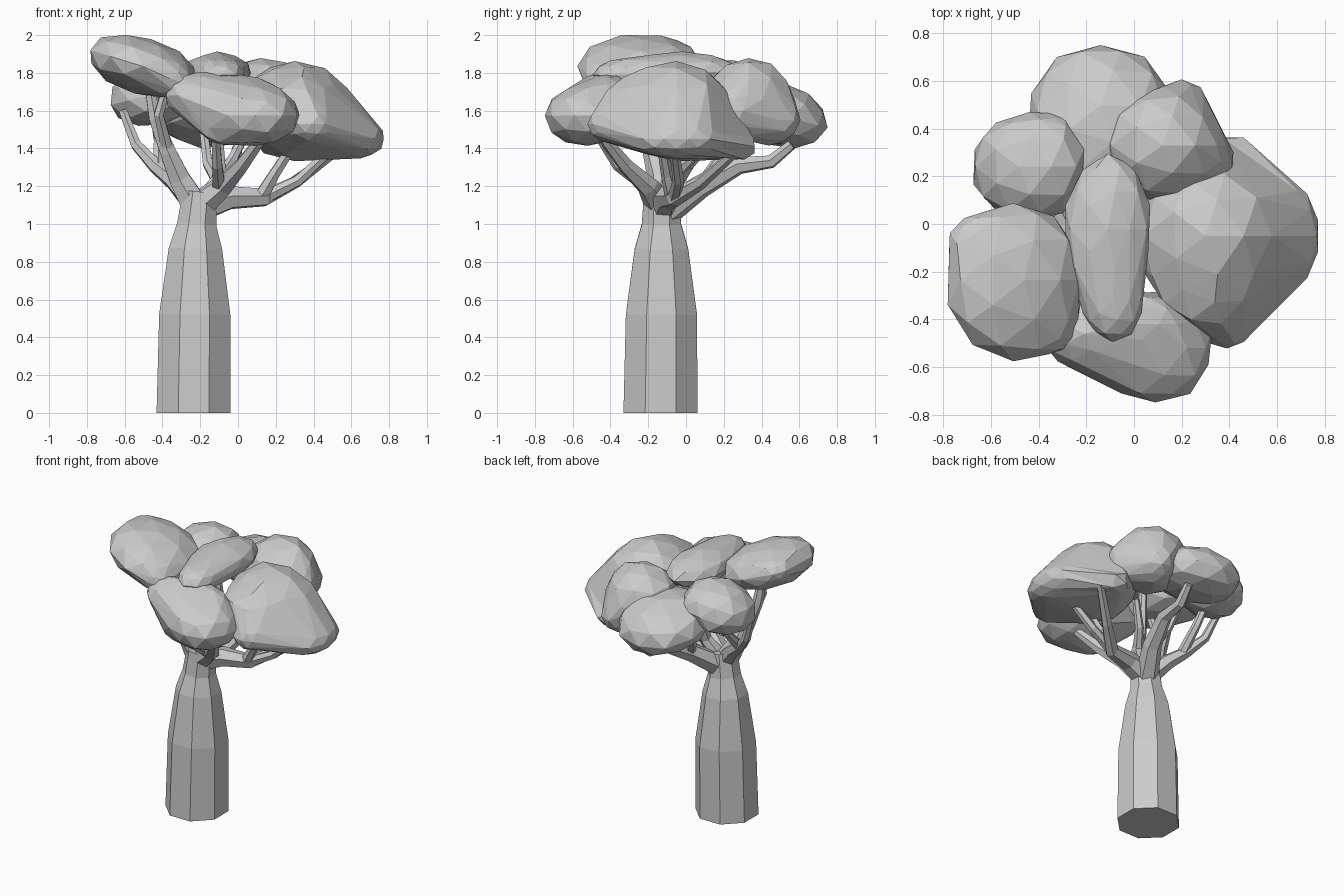
import bpy, bmesh, random
from math import sin, cos, pi
from mathutils import Vector, Matrix, Euler

random.seed(4)
cube = bpy.data.objects.get("Cube")
if cube:
    bpy.data.objects.remove(cube, do_unlink=True)

# One plain grey for the whole tree
grey = bpy.data.materials.new("plain_grey")
grey.use_nodes = True
grey.diffuse_color = (0.6, 0.6, 0.6, 1)
grey.node_tree.nodes["Principled BSDF"].inputs["Base Color"].default_value = grey.diffuse_color


def finish(name, bm):
    """Turn a bmesh into a flat-shaded object."""
    bmesh.ops.recalc_face_normals(bm, faces=bm.faces)
    mesh = bpy.data.meshes.new(name)
    bm.to_mesh(mesh)
    bm.free()
    mesh.materials.append(grey)
    obj = bpy.data.objects.new(name, mesh)
    bpy.context.collection.objects.link(obj)
    return obj


def tube(name, points, radii, sides):
    """Sweep a faceted ring along a path, one radius for each point."""
    bm = bmesh.new()
    path = [Vector(p) for p in points]
    last = len(path) - 1
    rings = []
    axis, turn = Vector((0, 0, 1)), Matrix.Identity(3)
    for i, centre in enumerate(path):
        ahead = (path[min(i + 1, last)] - centre).normalized()
        behind = (centre - path[max(i - 1, 0)]).normalized()
        tangent = (ahead + behind).normalized()
        turn = axis.rotation_difference(tangent).to_matrix() @ turn
        axis = tangent
        ring = []
        for k in range(sides):
            a = (k + 0.5) * 2 * pi / sides
            ring.append(bm.verts.new(centre + turn @ Vector((cos(a), sin(a), 0)) * radii[i]))
        rings.append(ring)
    for low, high in zip(rings, rings[1:]):
        for k in range(sides):
            n = (k + 1) % sides
            bm.faces.new((low[k], low[n], high[n], high[k]))
    bm.faces.new(rings[0][::-1])
    bm.faces.new(rings[-1])
    return finish(name, bm)


def branch(name, start, end, *points):
    """Six-sided limb that tapers evenly from start radius to end radius."""
    count = len(points) - 1
    radii = [end + (start - end) * (1 - i / count) ** 1.3 for i in range(count + 1)]
    return tube(name, points, radii, 6)


def unit_points():
    """Corner points of a coarse unit sphere."""
    bm = bmesh.new()
    bmesh.ops.create_icosphere(bm, subdivisions=2, radius=1)
    points = [v.co.copy() for v in bm.verts]
    bm.free()
    return points


def foliage(name, *lumps, tilt=(0, 0, 0)):
    """Faceted leaf mass: convex hull around slightly uneven ellipsoids."""
    bm = bmesh.new()
    rotation = Euler(tilt).to_matrix()
    for centre, size in lumps:
        for point in unit_points():
            p = point * random.uniform(0.97, 1.04)
            offset = Vector(a * b for a, b in zip(p, size))
            bm.verts.new(Vector(centre) + rotation @ offset)
    bmesh.ops.convex_hull(bm, input=bm.verts[:])
    inner = [v for v in bm.verts if not v.link_faces]
    bmesh.ops.delete(bm, geom=inner, context="VERTS")
    # Merge crowded corners so the facets stay broad
    bmesh.ops.remove_doubles(bm, verts=bm.verts[:], dist=0.055)
    return finish(name, bm)


# Swollen eight-sided trunk with a narrow neck
tube("trunk",
     [(-.235, -.135, 0), (-.235, -.135, .01), (-.229, -.13, .52), (-.225, -.13, .87),
      (-.218, -.13, 1), (-.2, -.13, 1.17)],
     [.212, .212, .204, .153, .112, .1], 8)

# Limbs on the right-hand side of the crown
branch("right_front_limb", .08, .028,
       (-.23, -.13, 1.1), (-.31, -.14, 1.24), (-.37, -.18, 1.38), (-.44, -.2, 1.56), (-.47, -.21, 1.74))
branch("right_front_twig", .036, .024,
       (-.37, -.18, 1.38), (-.42, -.28, 1.58), (-.38, -.3, 1.72))
branch("right_back_limb", .065, .024,
       (-.25, -.12, 1.13), (-.34, -.06, 1.23), (-.44, 0, 1.31), (-.54, .08, 1.42), (-.61, .12, 1.6))
branch("right_back_twig", .036, .024,
       (-.42, -.01, 1.3), (-.42, .14, 1.45), (-.45, .22, 1.62))

# Long limb reaching to the left, with forks
branch("left_limb", .085, .026,
       (-.2, -.12, 1.09), (-.04, -.1, 1.14), (.14, -.06, 1.14), (.3, .08, 1.22), (.5, .25, 1.37))
branch("left_middle_twig", .042, .026,
       (.12, -.07, 1.14), (.19, -.1, 1.26), (.3, -.13, 1.43))
branch("left_outer_twig", .038, .026,
       (.14, -.06, 1.14), (.32, -.04, 1.23), (.48, -.06, 1.38))

# Front, back and middle limbs
branch("front_limb", .08, .03,
       (-.2, -.14, 1.1), (-.08, -.2, 1.2), (.02, -.32, 1.31), (.13, -.44, 1.46))
branch("front_twig", .04, .024,
       (-.1, -.19, 1.19), (-.11, -.36, 1.31), (-.12, -.47, 1.48))
branch("back_limb", .08, .028,
       (-.19, -.1, 1.07), (-.09, .08, 1.2), (-.03, .28, 1.31), (-.02, .45, 1.33), (0, .56, 1.42))
branch("back_twig", .038, .024,
       (-.09, .08, 1.2), (-.16, .16, 1.32), (-.18, .26, 1.48))
branch("middle_limb", .055, .026,
       (-.18, -.12, 1.12), (-.1, -.08, 1.24), (-.1, -.04, 1.36), (-.13, -.06, 1.74))
branch("middle_twig", .036, .024,
       (-.1, -.08, 1.24), (-.03, .02, 1.34), (.05, .08, 1.5))

# Leaf masses of the crown
foliage("right_front_foliage",
        ((-.505, -.235, 1.835), (.3, .33, .152)),
        ((-.36, -.41, 1.77), (.13, .14, .1)),
        ((-.63, -.08, 1.88), (.15, .13, .09)), tilt=(0, .3, 0))
foliage("left_foliage",
        ((.3, -.05, 1.6), (.3, .31, .26)),
        ((.3, -.2, 1.63), (.23, .25, .17)),
        ((.65, -.05, 1.45), (.13, .22, .1)),
        ((.39, -.4, 1.53), (.12, .12, .1)),
        ((.4, .28, 1.41), (.1, .1, .08)))
foliage("front_foliage",
        ((.09, -.52, 1.575), (.24, .23, .165)),
        ((-.21, -.46, 1.68), (.18, .14, .12)),
        ((0, -.42, 1.7), (.2, .13, .09)),
        ((-.08, -.55, 1.51), (.12, .1, .09)))
foliage("middle_foliage",
        ((-.11, -.02, 1.8), (.18, .31, .11)),
        ((-.09, -.32, 1.79), (.13, .17, .09)))
foliage("right_back_foliage",
        ((-.44, .24, 1.69), (.245, .23, .17)),
        ((-.35, .36, 1.7), (.11, .1, .1)), tilt=(0, -.25, 0))
foliage("back_foliage", ((-.14, .455, 1.585), (.31, .31, .17)), tilt=(-.25, 0, 0))
foliage("left_back_foliage",
        ((.12, .33, 1.66), (.25, .24, .22)),
        ((.2, .44, 1.55), (.13, .16, .13)),
        ((.3, .26, 1.6), (.12, .13, .15)))
